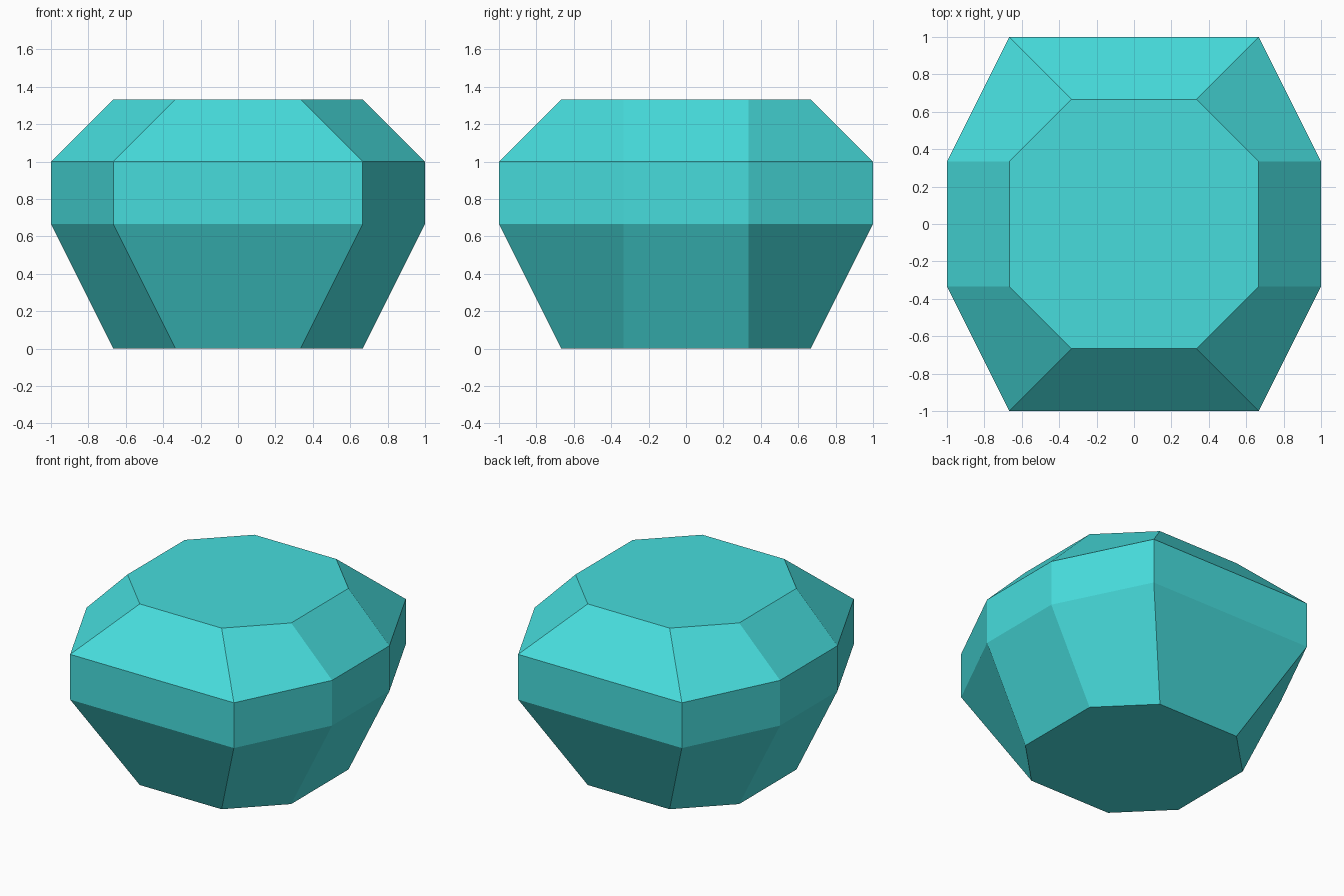
import bpy
import bmesh

if "Cube" in bpy.data.objects:
    bpy.data.objects.remove(bpy.data.objects["Cube"])

T = 1 / 3


def ring(bm, z, a, b, c, d):
    """Eight-sided outline, mirrored in x and y: side corner (a, b), front corner (c, d)."""
    pts = [(a, -b), (a, b), (c, d), (-c, d), (-a, b), (-a, -b), (-c, -d), (c, -d)]
    return [bm.verts.new((x, y, z)) for x, y in pts]


# Single turquoise colour
mat = bpy.data.materials.new("turquoise")
mat.diffuse_color = (0.063, 0.72, 0.72, 1)
mat.use_nodes = True
mat.node_tree.nodes["Principled BSDF"].inputs["Base Color"].default_value = mat.diffuse_color

# Faceted gem: small base, wide girdle, small top
bm = bmesh.new()
rings = [
    ring(bm, 0, 2 * T, T, T, 2 * T),
    ring(bm, 2 * T, 1, T, 2 * T, 1),
    ring(bm, 1, 1, T, 2 * T, 1),
    ring(bm, 4 * T, 2 * T, T, T, 2 * T),
]
for low, high in zip(rings, rings[1:]):
    for i in range(8):
        j = (i + 1) % 8
        bm.faces.new((low[i], low[j], high[j], high[i]))
bm.faces.new(rings[0][::-1])
bm.faces.new(rings[-1])
bmesh.ops.recalc_face_normals(bm, faces=bm.faces)

mesh = bpy.data.meshes.new("faceted_gem")
bm.to_mesh(mesh)
bm.free()
mesh.materials.append(mat)
gem = bpy.data.objects.new("faceted_gem", mesh)
bpy.context.collection.objects.link(gem)
